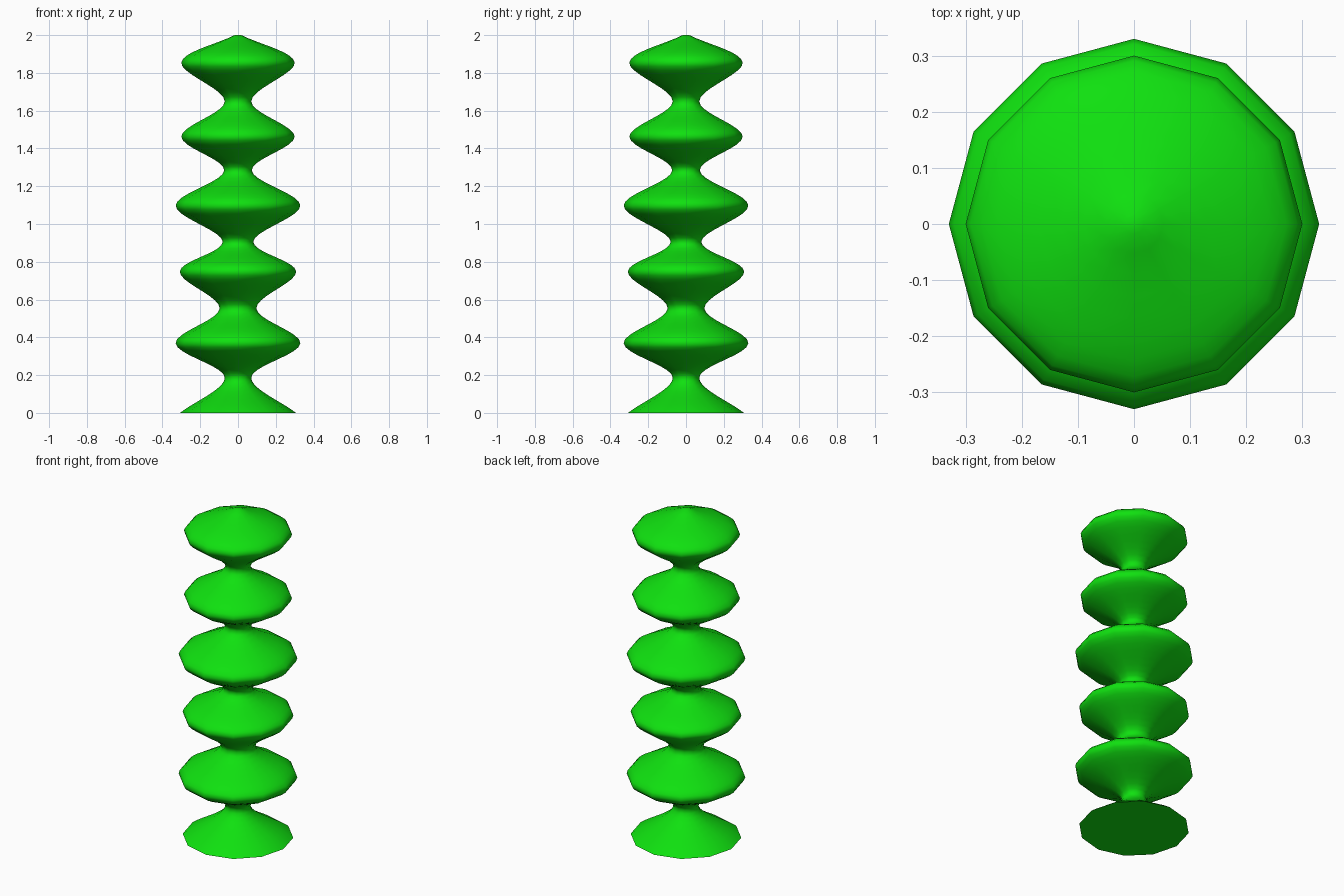
import bpy, bmesh, math
from mathutils import Vector

if "Cube" in bpy.data.objects:
    bpy.data.objects.remove(bpy.data.objects["Cube"])

# Profile knots (radius, z): alternating discs and necks
KNOTS = [(0.307, 0), (0.07, 0.188), (0.33, 0.368), (0.097, 0.553),
         (0.308, 0.748), (0.081, 0.907), (0.33, 1.098), (0.073, 1.283),
         (0.30, 1.463), (0.07, 1.65), (0.30, 1.855), (0.018, 2.0)]
SIDES, STEPS = 12, 9


def spline(knots, steps):
    """Smooth curve through the knots, with reflected end points."""
    k = [Vector(p) for p in knots]
    k = [2 * k[0] - k[1]] + k + [2 * k[-1] - k[-2]]
    pts = []
    for a, b, c, d in zip(k, k[1:], k[2:], k[3:]):
        for i in range(steps):
            t = i / steps
            pts.append(0.5 * (2 * b + (c - a) * t + (2 * a - 5 * b + 4 * c - d) * t ** 2
                              + (3 * b - a - 3 * c + d) * t ** 3))
    return pts + [k[-2]]


# Turned column: twelve-sided rings along the profile, closed at both ends
bm = bmesh.new()
rings = []
for r, z in spline(KNOTS, STEPS):
    rings.append([bm.verts.new((r * math.cos(math.tau * i / SIDES),
                                r * math.sin(math.tau * i / SIDES), z))
                  for i in range(SIDES)])
for lo, hi in zip(rings, rings[1:]):
    for i in range(SIDES):
        j = (i + 1) % SIDES
        bm.faces.new((lo[i], lo[j], hi[j], hi[i]))
bm.faces.new(rings[0][::-1])
bm.faces.new(rings[-1])

mesh = bpy.data.meshes.new("turned_column")
bm.to_mesh(mesh)
bm.free()
column = bpy.data.objects.new("turned_column", mesh)
bpy.context.collection.objects.link(column)

# Green material
green = bpy.data.materials.new("green")
green.diffuse_color = (0.005, 0.75, 0.005, 1)
green.use_nodes = True
green.node_tree.nodes["Principled BSDF"].inputs["Base Color"].default_value = green.diffuse_color
mesh.materials.append(green)

# Smooth sides, sharp base edge
bpy.context.view_layer.objects.active = column
column.select_set(True)
bpy.ops.object.shade_smooth_by_angle(angle=math.radians(50))
